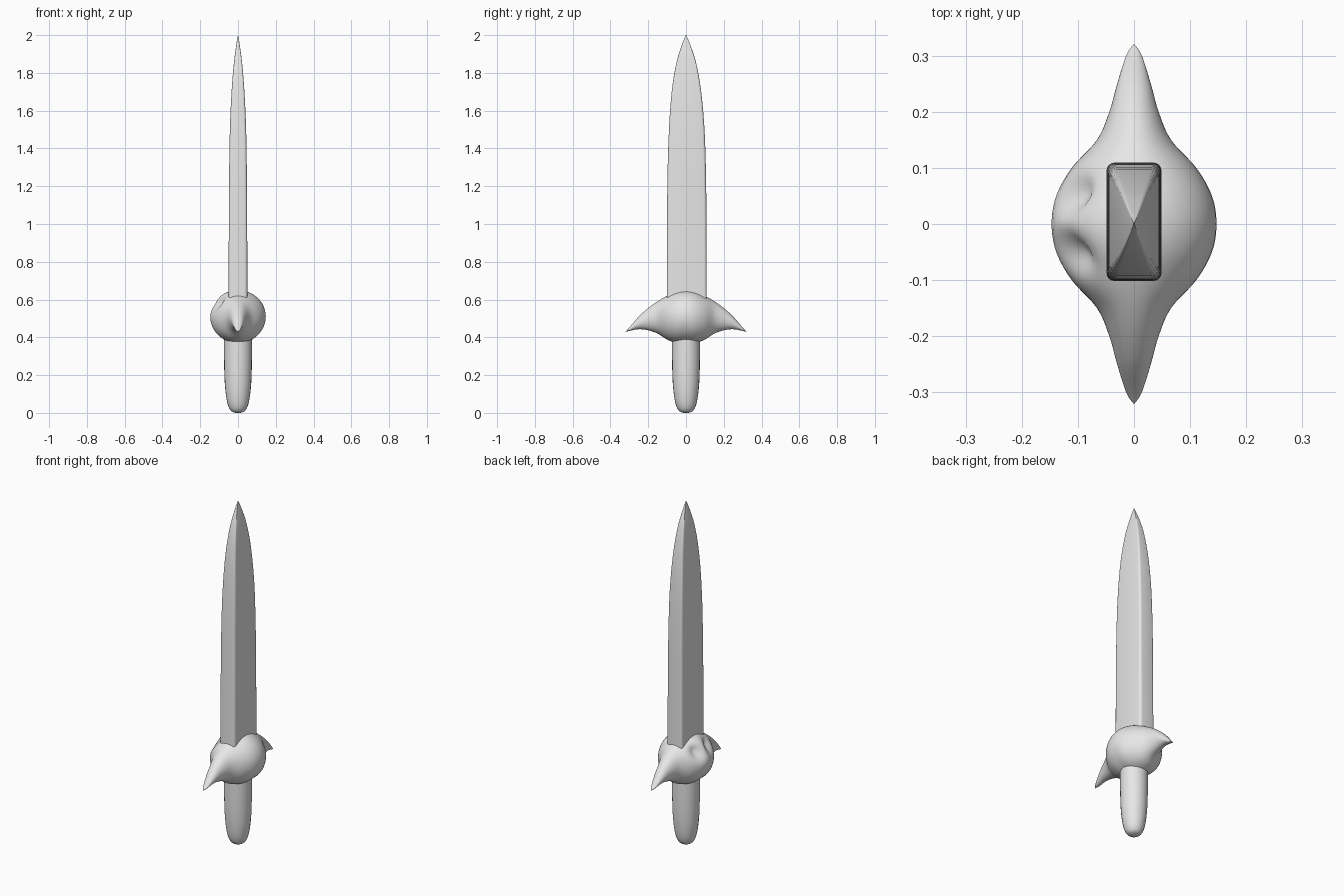
import bpy
import bmesh
from math import cos, sin, pi, exp, radians
from mathutils import Vector

cube = bpy.data.objects.get("Cube")
if cube:
    bpy.data.objects.remove(cube, do_unlink=True)

grey = bpy.data.materials.new("plain grey")
grey.use_nodes = True
colour = (0.8, 0.8, 0.8, 1)
grey.diffuse_color = colour
grey.node_tree.nodes["Principled BSDF"].inputs["Base Color"].default_value = colour


def refine(keys, steps):
    """Catmull-Rom interpolation through a short list of key sections."""
    out = []
    for i in range(len(keys) - 1):
        a, b, c, d = (Vector(keys[min(max(i + k, 0), len(keys) - 1)]) for k in (-1, 0, 1, 2))
        for s in range(steps):
            t = s / steps
            out.append(0.5 * (2 * b + (c - a) * t + (2 * a - 5 * b + 4 * c - d) * t**2
                              + (3 * b - a - 3 * c + d) * t**3))
    return out + [Vector(keys[-1])]


def loft(name, rings, angle):
    """Skin a list of closed rings and cap both ends."""
    bm = bmesh.new()
    loops = [[bm.verts.new(p) for p in ring] for ring in rings]
    n = len(loops[0])
    for a, b in zip(loops, loops[1:]):
        for i in range(n):
            j = (i + 1) % n
            bm.faces.new((a[i], a[j], b[j], b[i]))
    bm.faces.new(loops[0])
    bm.faces.new(loops[-1])
    bmesh.ops.recalc_face_normals(bm, faces=bm.faces)
    mesh = bpy.data.meshes.new(name)
    bm.to_mesh(mesh)
    bm.free()
    mesh.materials.append(grey)
    obj = bpy.data.objects.new(name, mesh)
    bpy.context.collection.objects.link(obj)
    bpy.ops.object.select_all(action="DESELECT")
    obj.select_set(True)
    bpy.context.view_layer.objects.active = obj
    bpy.ops.object.shade_smooth_by_angle(angle=radians(angle))
    return obj


def rounded_rect(hx, hy, z, yc):
    """Rectangle with rounded corners, as one blade section."""
    r = 0.3 * min(hx, hy)
    ring = []
    for q, (sx, sy) in enumerate(((1, 1), (-1, 1), (-1, -1), (1, -1))):
        for k in range(5):
            a = (q + k / 4) * pi / 2
            ring.append((sx * (hx - r) + r * cos(a), yc + sy * (hy - r) + r * sin(a), z))
    return ring


# Blade: height, half thickness, half width
blade = [(0.5, 0.049, 0.106), (0.9, 0.049, 0.105), (1.25, 0.047, 0.102),
         (1.5, 0.043, 0.094), (1.7, 0.034, 0.078), (1.85, 0.022, 0.053),
         (1.95, 0.009, 0.022), (2.0, 0.0006, 0.001)]
loft("blade", [rounded_rect(hx, hy, z, 0.004 * min(1, (2 - z) * 2))
               for z, hx, hy in refine(blade, 4)], 32)

# Grip: height, radius
grip = [(0.0, 0.012), (0.008, 0.034), (0.03, 0.049), (0.07, 0.06),
        (0.13, 0.068), (0.2, 0.072), (0.3, 0.074), (0.45, 0.074)]
loft("grip", [[(r * cos(k * pi / 12), r * sin(k * pi / 12), z) for k in range(24)]
              for z, r in refine(grip, 3)], 40)

# Guard: distance outward, half thickness, top height, bottom height
half = [(0.0, 0.147, 0.65, 0.37), (0.05, 0.139, 0.642, 0.371), (0.1, 0.111, 0.62, 0.388),
        (0.15, 0.066, 0.591, 0.42), (0.2, 0.044, 0.555, 0.437), (0.25, 0.03, 0.51, 0.443),
        (0.3, 0.014, 0.452, 0.434), (0.32, 0.001, 0.431, 0.429)]
keys = [(-y, w, t, b) for y, w, t, b in half[:0:-1]] + half


def dented(x, y, z):
    """Press two eye hollows into the right side of the guard."""
    if x < 0:
        for side in (-1, 1):
            d2 = (y - side * 0.05)**2 + (z - 0.578)**2
            x += 0.036 * exp(-d2 / 0.034**2)
    return (x, y, z)


SIDES = 48
loft("guard", [[dented(w * cos(k * 2 * pi / SIDES), y,
                       (t + b) / 2 + (t - b) / 2 * sin(k * 2 * pi / SIDES))
                for k in range(SIDES)] for y, w, t, b in refine(keys, 5)], 60)
